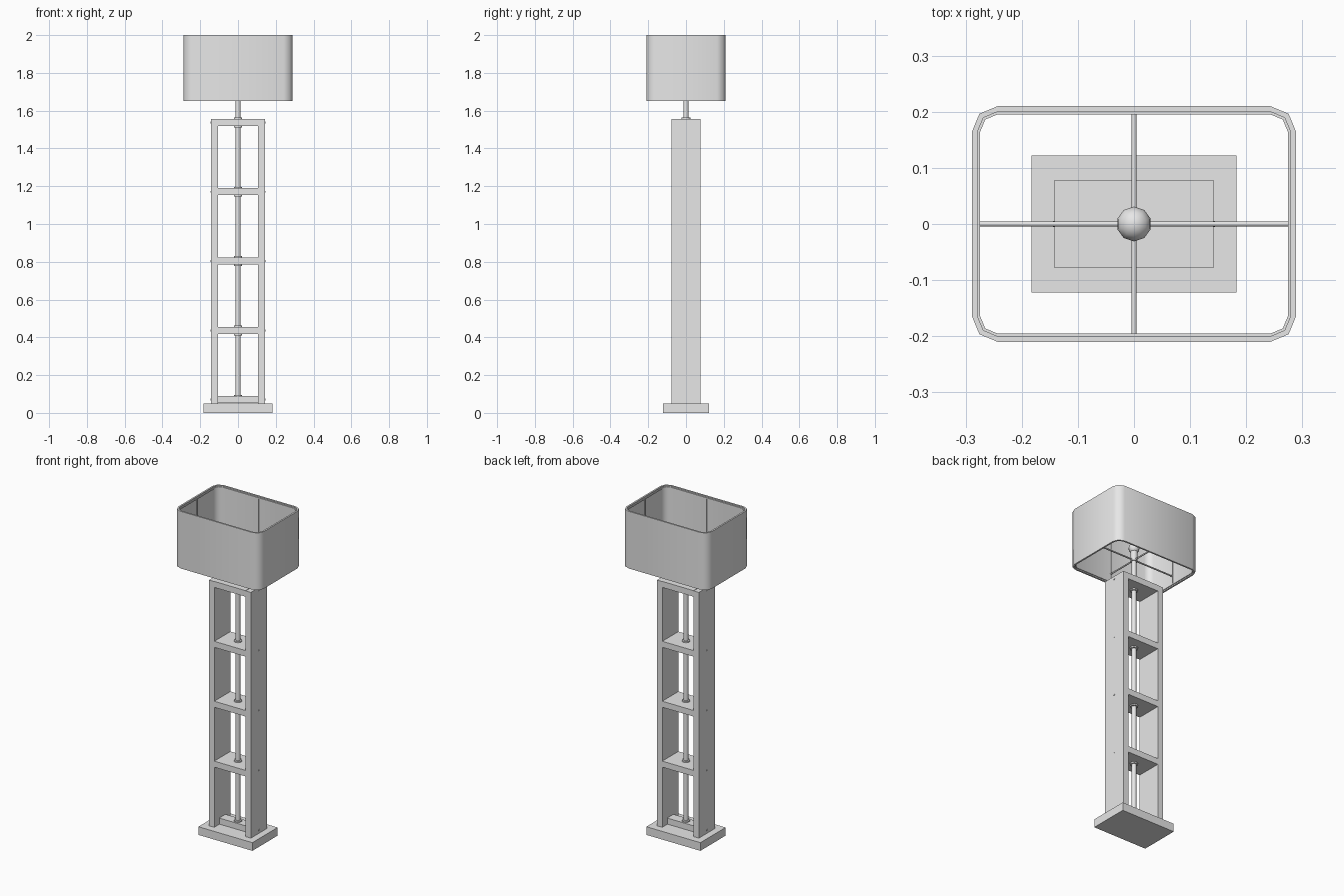
import bpy, bmesh, math
from mathutils import Matrix, Vector

if "Cube" in bpy.data.objects:
    bpy.data.objects.remove(bpy.data.objects["Cube"])

grey = bpy.data.materials.new("soft_grey")
grey.diffuse_color = (0.8, 0.8, 0.8, 1)
grey.use_nodes = True
grey.node_tree.nodes["Principled BSDF"].inputs["Base Color"].default_value = grey.diffuse_color


def finish(name, bm, smooth=False):
    bmesh.ops.recalc_face_normals(bm, faces=bm.faces)
    me = bpy.data.meshes.new(name)
    bm.to_mesh(me)
    bm.free()
    me.materials.append(grey)
    ob = bpy.data.objects.new(name, me)
    bpy.context.collection.objects.link(ob)
    if smooth:
        bpy.ops.object.select_all(action='DESELECT')
        ob.select_set(True)
        bpy.context.view_layer.objects.active = ob
        bpy.ops.object.shade_smooth_by_angle(angle=math.radians(50))
    return ob


def box(name, x0, x1, y0, y1, z0, z1):
    bm = bmesh.new()
    m = Matrix.Translation(((x0 + x1) / 2, (y0 + y1) / 2, (z0 + z1) / 2))
    m = m @ Matrix.Diagonal((x1 - x0, y1 - y0, z1 - z0, 1))
    bmesh.ops.create_cube(bm, size=1, matrix=m)
    return finish(name, bm)


def rod(name, a, b, r, sides=10):
    a, b = Vector(a), Vector(b)
    d = b - a
    m = Matrix.Translation((a + b) / 2) @ d.to_track_quat('Z', 'Y').to_matrix().to_4x4()
    bm = bmesh.new()
    bmesh.ops.create_cone(bm, cap_ends=True, segments=sides, radius1=r, radius2=r,
                          depth=d.length, matrix=m)
    return finish(name, bm, True)


def outline(hx, hy, r):
    # rounded rectangle, two segments per corner
    pts = []
    for i, (sx, sy) in enumerate([(1, 1), (-1, 1), (-1, -1), (1, -1)]):
        for k in range(3):
            a = math.radians(90 * i + 45 * k)
            pts.append((sx * (hx - r) + r * math.cos(a), sy * (hy - r) + r * math.sin(a)))
    return pts


def tube(name, hx, hy, r, t, z0, z1):
    # hollow rounded-rectangle wall
    bm = bmesh.new()
    out, inn = outline(hx, hy, r), outline(hx - t, hy - t, r - t)
    loops = [[bm.verts.new((x, y, z)) for x, y in pts]
             for pts, z in ((out, z0), (out, z1), (inn, z1), (inn, z0))]
    n = len(out)
    for k in range(4):
        a, b = loops[k], loops[(k + 1) % 4]
        for i in range(n):
            j = (i + 1) % n
            bm.faces.new((a[i], a[j], b[j], b[i]))
    return finish(name, bm, True)


# plinth and side boards
box("base", -0.183, 0.183, -0.122, 0.122, 0, 0.05)
for s, side in ((-1, "left"), (1, "right")):
    xs = sorted((s * 0.106, s * 0.142))
    box(side + "_board", xs[0], xs[1], -0.078, 0.078, 0.05, 1.555)

# shelves with pole collars and screw heads
for i in range(5):
    z = 0.07 + 0.367 * i
    depth = 0.078 if i else 0.03
    box(f"shelf_{i}", -0.106, 0.106, -depth, depth, z - 0.0185, z + 0.0185)
    rod(f"collar_top_{i}", (0, 0, z + 0.018), (0, 0, z + 0.026), 0.023)
    if i:
        rod(f"collar_under_{i}", (0, 0, z - 0.026), (0, 0, z - 0.018), 0.023)
    for s in (-1, 1):
        rod(f"screw_{i}_{'left' if s < 0 else 'right'}",
            (s * 0.139, 0, z), (s * 0.1445, 0, z), 0.005, 8)

# pole, socket and bulb
rod("pole", (0, 0, 0.08), (0, 0, 1.71), 0.0135)
rod("socket", (0, 0, 1.70), (0, 0, 1.765), 0.02)
bm = bmesh.new()
bmesh.ops.create_uvsphere(bm, u_segments=10, v_segments=8, radius=0.031,
                          matrix=Matrix.Translation((0, 0, 1.785)))
finish("bulb", bm, True)

# lamp shade, wire rings and carrier
tube("shade", 0.289, 0.21, 0.046, 0.010, 1.65, 2.0)
tube("top_ring", 0.2795, 0.2005, 0.037, 0.005, 1.985, 1.993)
tube("bottom_ring", 0.2795, 0.2005, 0.037, 0.005, 1.657, 1.665)
for n, (x, y) in enumerate([(0.277, 0), (-0.277, 0), (0, 0.198), (0, -0.198)]):
    rod(f"spoke_{n}", (0, 0, 1.71), (x, y, 1.71), 0.0045, 8)
    rod(f"shade_wire_{n}", (x, y, 1.657), (x, y, 1.993), 0.003, 6)
